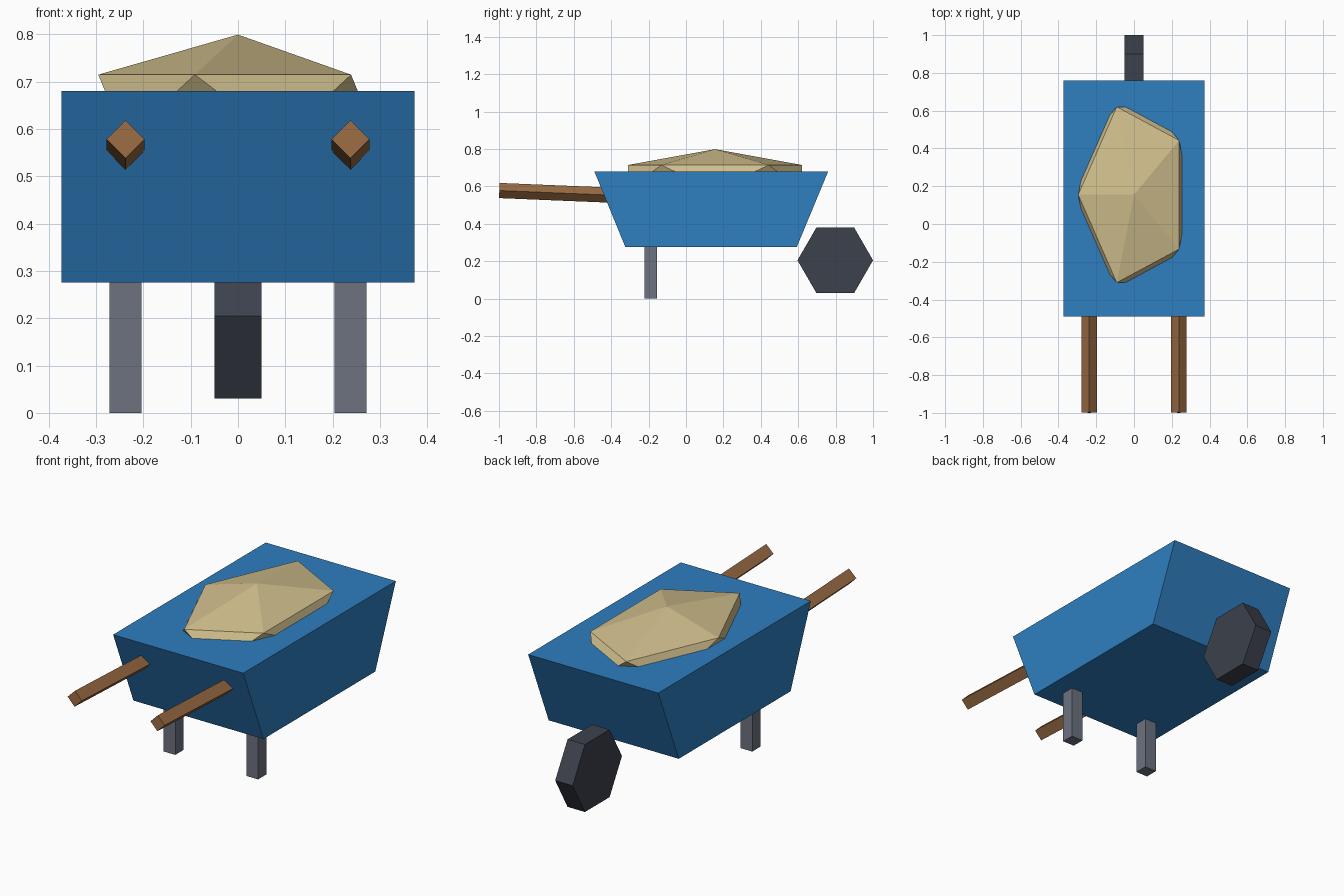
import bpy, bmesh, math
from mathutils import Matrix, Vector

if "Cube" in bpy.data.objects:
    bpy.data.objects.remove(bpy.data.objects["Cube"])


def material(name, r, g, b):
    def lin(c):
        c /= 255
        return c / 12.92 if c <= 0.04045 else ((c + 0.055) / 1.055) ** 2.4
    m = bpy.data.materials.new(name)
    m.diffuse_color = (lin(r), lin(g), lin(b), 1)
    m.use_nodes = True
    m.node_tree.nodes["Principled BSDF"].inputs["Base Color"].default_value = m.diffuse_color
    return m


BLUE = material("blue paint", 46, 126, 192)
RUBBER = material("dark rubber", 60, 65, 76)
STEEL = material("grey steel", 108, 114, 127)
WOOD = material("brown wood", 154, 107, 67)
SAND = material("sand", 209, 191, 141)


def add_object(name, bm, mat):
    bmesh.ops.recalc_face_normals(bm, faces=bm.faces)
    me = bpy.data.meshes.new(name)
    bm.to_mesh(me)
    bm.free()
    me.materials.append(mat)
    ob = bpy.data.objects.new(name, me)
    bpy.context.collection.objects.link(ob)
    return ob


def side_profile(name, points, half_width, mat):
    """Extrude a (y, z) outline symmetrically along x."""
    bm = bmesh.new()
    face = bm.faces.new([bm.verts.new((-half_width, y, z)) for y, z in points])
    ext = bmesh.ops.extrude_face_region(bm, geom=[face])
    verts = [v for v in ext["geom"] if isinstance(v, bmesh.types.BMVert)]
    bmesh.ops.translate(bm, verts=verts, vec=(2 * half_width, 0, 0))
    return add_object(name, bm, mat)


# Tray with sloping ends
side_profile("tray", [(-0.49, 0.68), (-0.324, 0.275), (0.592, 0.275), (0.76, 0.68)],
             0.373, BLUE)

# Six-sided wheel
R = 0.202
side_profile("wheel", [(0.798 + R * math.cos(i * math.pi / 3),
                        0.205 + R * math.sin(i * math.pi / 3)) for i in range(6)],
             0.05, RUBBER)

# Sand heap: squashed icosphere half buried in the tray
bm = bmesh.new()
bmesh.ops.create_icosphere(bm, subdivisions=1, radius=1)
bm.transform(Matrix.Translation((0, 0.155, 0.646))
             @ Matrix.Diagonal((0.33, 0.547, 0.153, 1))
             @ Matrix.Rotation(math.pi, 4, 'Z'))
add_object("sand_heap", bm, SAND)

for side, x in (("left", -0.2375), ("right", 0.2375)):
    # Square leg
    bm = bmesh.new()
    bmesh.ops.create_cube(bm, size=1)
    bm.transform(Matrix.Translation((x, -0.189, 0.15))
                 @ Matrix.Diagonal((0.068, 0.068, 0.3, 1)))
    add_object(side + "_leg", bm, STEEL)

    # Diamond-section handle, sloping gently up to the grip
    a, b = Vector((x, -0.998, 0.578)), Vector((x, -0.25, 0.547))
    bm = bmesh.new()
    bmesh.ops.create_cone(bm, cap_ends=True, segments=4, radius1=0.0405,
                          radius2=0.0405, depth=(b - a).length)
    tilt = math.atan2(a.z - b.z, b.y - a.y)
    bm.transform(Matrix.Translation((a + b) / 2)
                 @ Matrix.Rotation(math.pi / 2 - tilt, 4, 'X'))
    add_object(side + "_handle", bm, WOOD)
